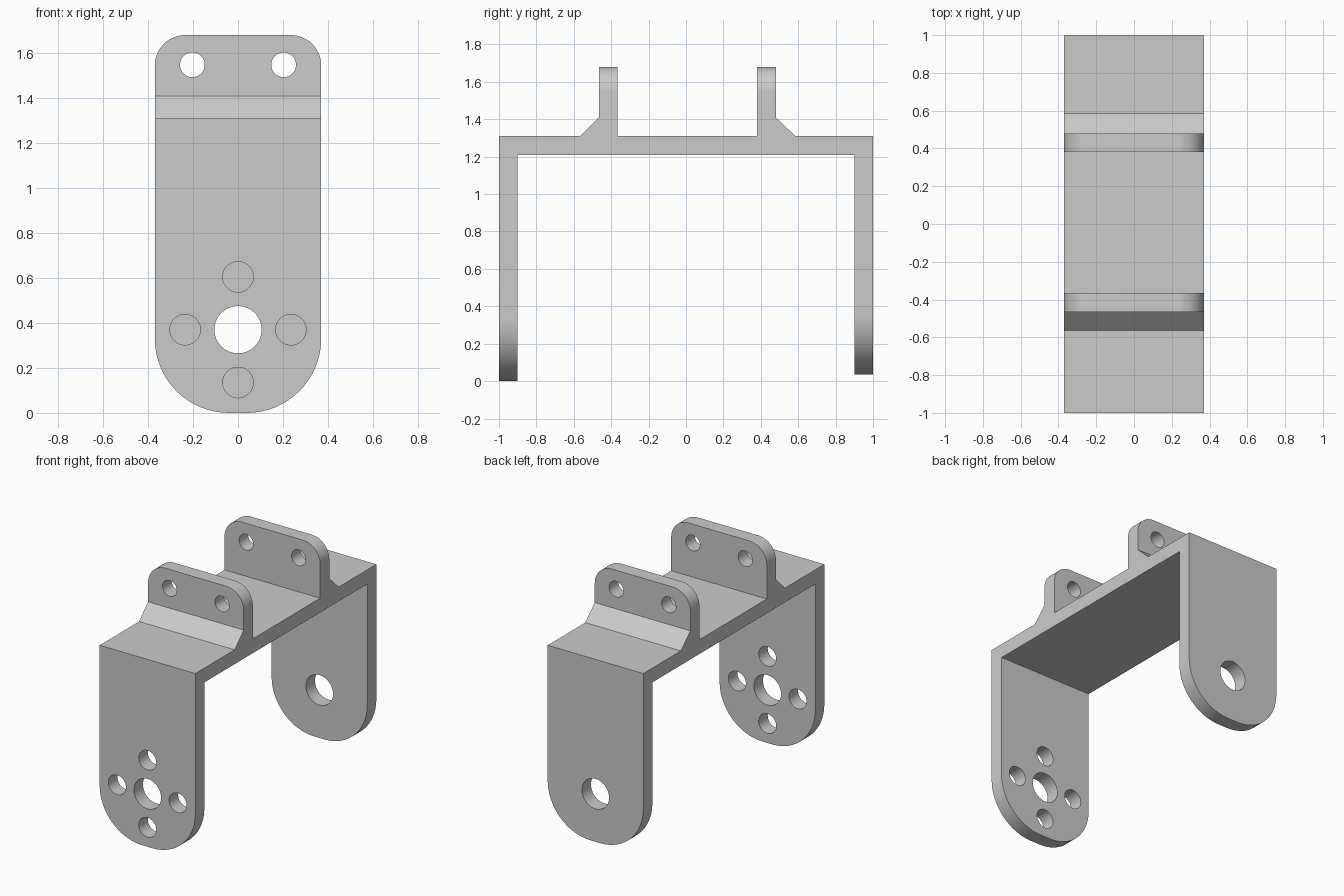
import bpy, bmesh
from math import radians
from mathutils import Matrix

cube = bpy.data.objects.get("Cube")
if cube:
    bpy.data.objects.remove(cube, do_unlink=True)

HALF_W = 0.37      # half width of the bracket
PIVOT_Z = 0.37     # height of the pivot hole
TOP = 1.31         # upper face of the bridge
TAB_TOP = 1.68
BACK_Z = 0.035     # the back arm is slightly shorter

grey = bpy.data.materials.new("plain_grey")
grey.use_nodes = True
colour = (0.6, 0.6, 0.6, 1)
grey.diffuse_color = colour
grey.node_tree.nodes["Principled BSDF"].inputs["Base Color"].default_value = colour


def make_object(name, bm):
    mesh = bpy.data.meshes.new(name)
    bm.to_mesh(mesh)
    bm.free()
    mesh.materials.append(grey)
    obj = bpy.data.objects.new(name, mesh)
    bpy.context.collection.objects.link(obj)
    return obj


# Side profile (y, z): front arm, gusseted tabs, bridge and back arm
profile = [
    (-1, 0), (-0.9, 0), (-0.9, 1.21), (0.9, 1.21), (0.9, BACK_Z), (1, BACK_Z), (1, TOP),
    (0.585, TOP), (0.48, 1.41), (0.48, TAB_TOP), (0.38, TAB_TOP), (0.38, TOP),
    (-0.365, TOP), (-0.365, TAB_TOP), (-0.465, TAB_TOP), (-0.465, 1.41), (-0.565, TOP), (-1, TOP),
]
bm = bmesh.new()
face = bm.faces.new([bm.verts.new((-HALF_W, y, z)) for y, z in profile])
result = bmesh.ops.extrude_face_region(bm, geom=[face])
new_verts = [g for g in result["geom"] if isinstance(g, bmesh.types.BMVert)]
bmesh.ops.translate(bm, verts=new_verts, vec=(2 * HALF_W, 0, 0))
bmesh.ops.recalc_face_normals(bm, faces=bm.faces)


def round_corners(test, radius):
    """Round the edges running front to back whose height passes the test."""
    edges = [e for e in bm.edges
             if all(test(v.co.z) for v in e.verts)
             and abs(e.verts[0].co.x - e.verts[1].co.x) < 0.001
             and abs(e.verts[0].co.z - e.verts[1].co.z) < 0.001]
    bmesh.ops.bevel(bm, geom=edges, offset=radius, offset_type='OFFSET',
                    segments=16, profile=0.5, affect='EDGES')


round_corners(lambda z: z < 0.1, 0.33)
round_corners(lambda z: z > TAB_TOP - 0.01, 0.135)
bracket = make_object("bracket", bm)

# Hole cutters: pivot through both arms, four bolts in the front arm, two through the tabs
cut = bmesh.new()


def drill(x, z, radius, y, depth):
    matrix = Matrix.Translation((x, y, z)) @ Matrix.Rotation(radians(90), 4, 'X')
    bmesh.ops.create_cone(cut, cap_ends=True, segments=48, radius1=radius,
                          radius2=radius, depth=depth, matrix=matrix)


drill(0, PIVOT_Z, 0.105, 0, 2.4)
for dx, dz in ((1, 0), (-1, 0), (0, 1), (0, -1)):
    drill(dx * 0.235, PIVOT_Z + dz * 0.235, 0.068, -0.95, 0.3)
for side in (-1, 1):
    drill(side * 0.203, 1.548, 0.055, 0, 1.4)
cutter = make_object("hole_cutter", cut)
cutter.hide_render = True

# Cut the holes, then drop the cutter
bpy.ops.object.select_all(action='DESELECT')
bpy.context.view_layer.objects.active = bracket
bracket.select_set(True)
boolean = bracket.modifiers.new("holes", 'BOOLEAN')
boolean.operation = 'DIFFERENCE'
boolean.solver = 'EXACT'
boolean.object = cutter
bpy.ops.object.modifier_apply(modifier=boolean.name)
bpy.data.objects.remove(cutter, do_unlink=True)
bpy.ops.object.shade_smooth_by_angle(angle=radians(30))
